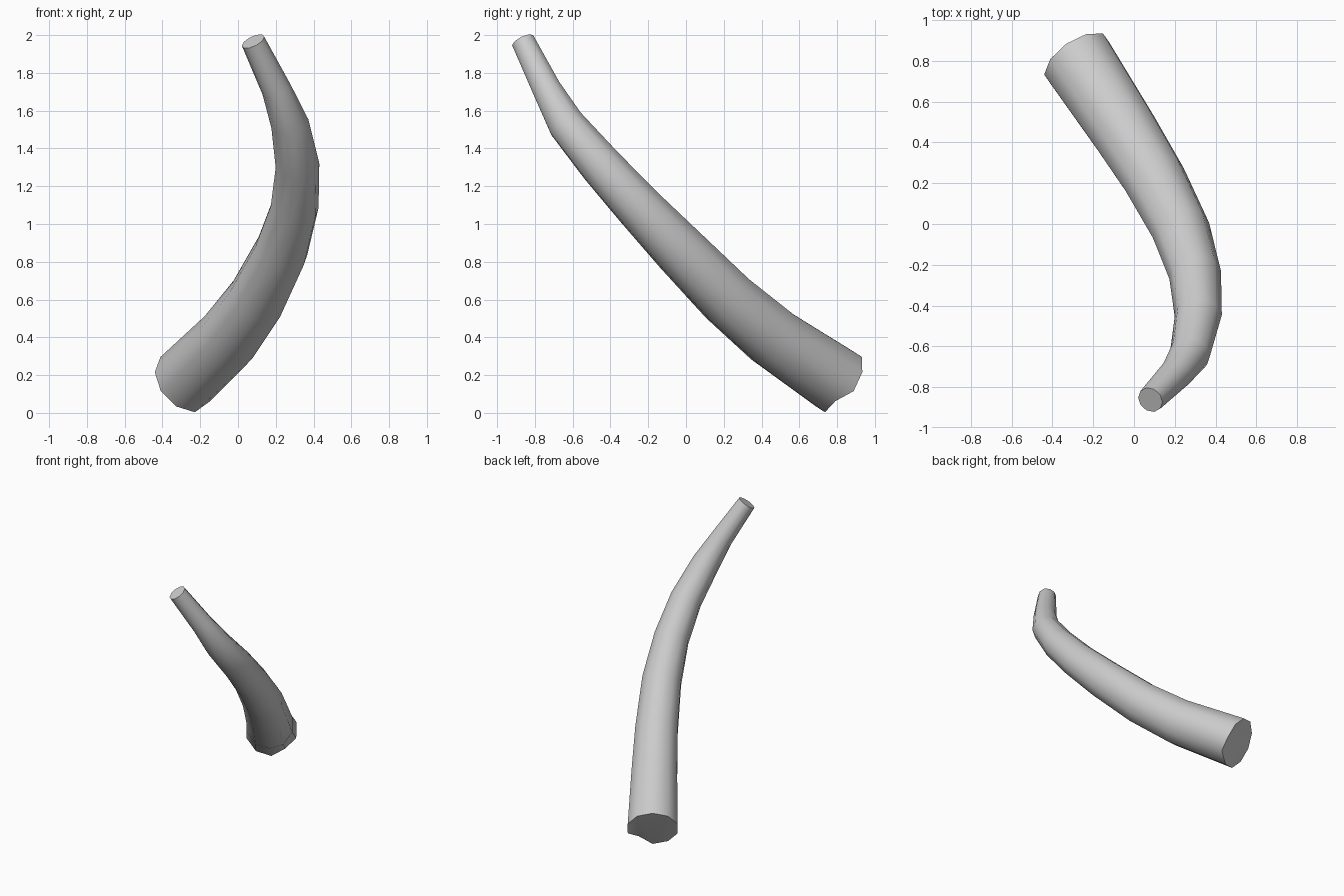
import bpy, bmesh, math
from mathutils import Vector

if "Cube" in bpy.data.objects:
    bpy.data.objects.remove(bpy.data.objects["Cube"])

SIDES = 10
# centre line x, y, z and radius, from the wide root to the tip
PATH = [(-0.28, 0.81, 0.165, 0.185), (-0.05, 0.46, 0.40, 0.169),
        (0.10, 0.22, 0.605, 0.157), (0.23, -0.03, 0.86, 0.144),
        (0.30, -0.25, 1.09, 0.128), (0.315, -0.45, 1.31, 0.116),
        (0.275, -0.635, 1.53, 0.101), (0.205, -0.735, 1.71, 0.080),
        (0.08, -0.862, 1.967, 0.065)]

pts = [Vector(p[:3]) for p in PATH]
last = len(pts) - 1
bm = bmesh.new()
rings = []
side = Vector((0, 0, -1))
for i, c in enumerate(pts):
    if i == 0:
        t = Vector((0.5, -0.72, 0.49))
    elif i == last:
        t = pts[i] - pts[i - 1]
    else:
        t = (pts[i + 1] - c).normalized() + (c - pts[i - 1]).normalized()
    t.normalize()
    # carry the frame along the curve without twist
    side = (side - t * side.dot(t)).normalized()
    up = t.cross(side)
    rings.append([bm.verts.new(c + PATH[i][3] * (
        side * math.cos(2 * math.pi * k / SIDES) +
        up * math.sin(2 * math.pi * k / SIDES))) for k in range(SIDES)])

# skin of the horn and its two flat ends
for a, b in zip(rings, rings[1:]):
    for k in range(SIDES):
        n = (k + 1) % SIDES
        bm.faces.new((a[k], a[n], b[n], b[k]))
bm.faces.new(rings[-1])
root = bm.faces.new(rings[0][::-1])

# small chip in the lower rim of the root
chip = min(rings[0], key=lambda v: (v.co - Vector((-0.17, 0.79, 0.02))).length)
chip.co += (pts[0] - chip.co) * 0.1 + Vector((0.5, -0.72, 0.49)) * 0.03
bmesh.ops.triangulate(bm, faces=[root])
bmesh.ops.recalc_face_normals(bm, faces=bm.faces)

mesh = bpy.data.meshes.new("horn")
bm.to_mesh(mesh)
bm.free()
horn = bpy.data.objects.new("horn", mesh)
bpy.context.collection.objects.link(horn)
bpy.context.view_layer.objects.active = horn
horn.select_set(True)
bpy.ops.object.shade_smooth_by_angle(angle=math.radians(50))
